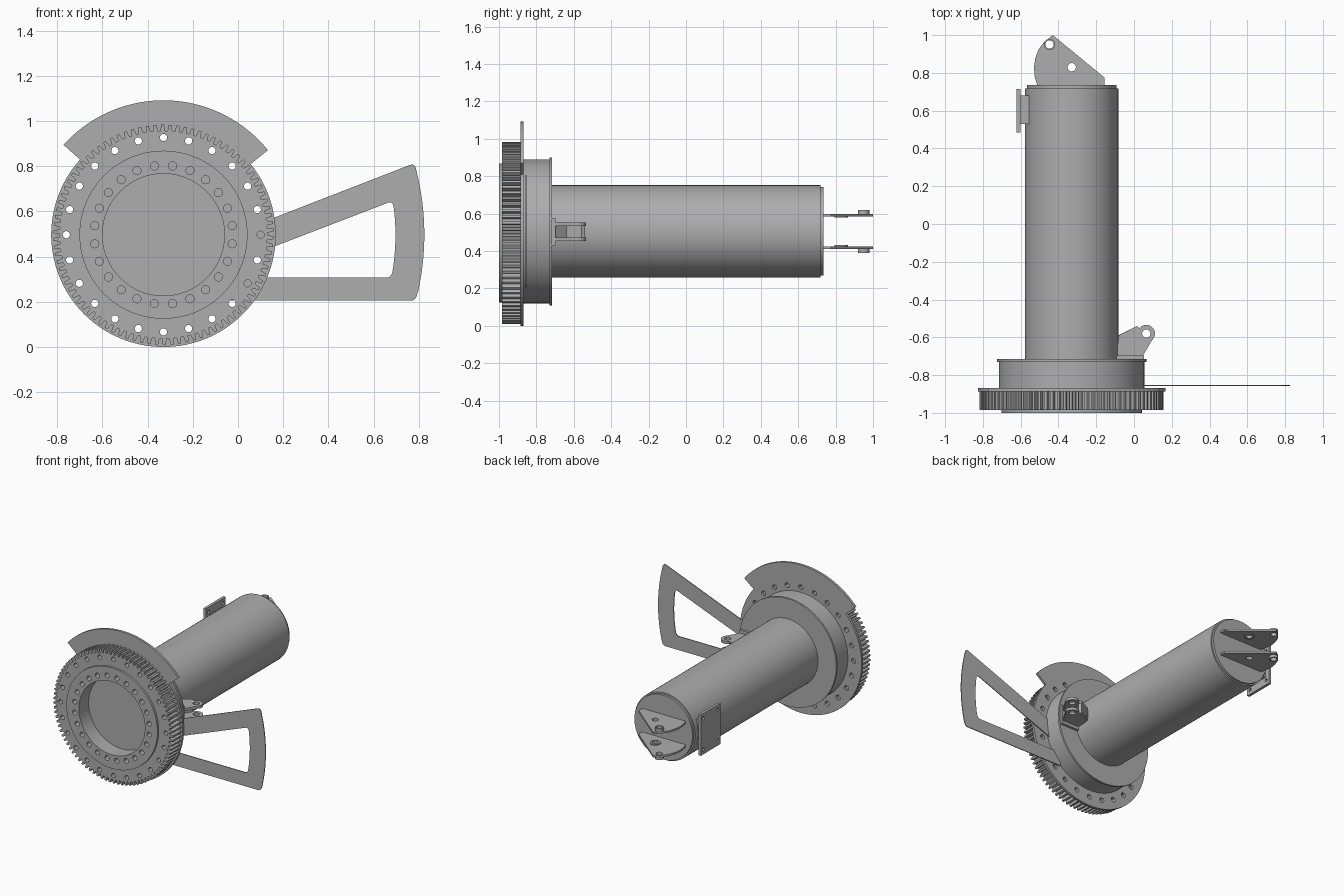
import bpy, bmesh, math
from mathutils import Matrix, Vector

cube = bpy.data.objects.get("Cube")
if cube:
    bpy.data.objects.remove(cube, do_unlink=True)

steel = bpy.data.materials.new("steel_grey")
steel.use_nodes = True
GREY = (0.42, 0.42, 0.42, 1)
steel.diffuse_color = GREY
steel.node_tree.nodes["Principled BSDF"].inputs["Base Color"].default_value = GREY

CX = -0.33          # tube axis
GZ, TZ = 0.497, 0.505   # gear and tube axis heights


def arc(cx, cy, r, a0, a1, n):
    """Points along an arc, angles in degrees."""
    return [(cx + r * math.cos(math.radians(a0 + (a1 - a0) * i / n)),
             cy + r * math.sin(math.radians(a0 + (a1 - a0) * i / n))) for i in range(n + 1)]


def circle(cx, cy, r, n=24):
    return arc(cx, cy, r, 0, 360, n)[:-1]


def hole_ring(r, hole_r, count, offset=0):
    return [circle(*p, hole_r, 16) for p in arc(CX, GZ, r, offset, offset + 360, count)[:-1]]


def fillet(a, corner, b, r, n=5):
    """Rounded corner between the directions to a and b."""
    a, c, b = Vector(a), Vector(corner), Vector(b)
    p, q = c + (a - c).normalized() * r, c + (b - c).normalized() * r
    return [tuple(p * (1 - t) ** 2 + c * 2 * t * (1 - t) + q * t * t)
            for t in (i / n for i in range(n + 1))]


def slab(name, outlines, lo, hi, axis="y"):
    """Flat outline with holes, extruded along y (outline in x, z), z (x, y) or x (y, z)."""
    cu = bpy.data.curves.new(name + "_profile", "CURVE")
    cu.dimensions, cu.fill_mode, cu.extrude = "2D", "BOTH", (hi - lo) / 2
    for pts in outlines:
        sp = cu.splines.new("POLY")
        sp.points.add(len(pts) - 1)
        for point, (u, v) in zip(sp.points, pts):
            point.co = (u, v, 0, 1)
        sp.use_cyclic_u = True
    tmp = bpy.data.objects.new(name + "_profile", cu)
    bpy.context.collection.objects.link(tmp)
    bpy.context.view_layer.update()
    me = bpy.data.meshes.new_from_object(tmp.evaluated_get(bpy.context.evaluated_depsgraph_get()))
    bpy.data.objects.remove(tmp, do_unlink=True)
    mid = (lo + hi) / 2
    if axis == "y":
        m = Matrix.Translation((0, mid, 0)) @ Matrix.Rotation(math.pi / 2, 4, "X")
    elif axis == "x":
        m = Matrix(((0, 0, 1, mid), (1, 0, 0, 0), (0, 1, 0, 0), (0, 0, 0, 1)))
    else:
        m = Matrix.Translation((0, 0, mid))
    bm = bmesh.new()
    bm.from_mesh(me)
    bm.transform(m)
    bmesh.ops.remove_doubles(bm, verts=bm.verts, dist=1e-5)
    bmesh.ops.recalc_face_normals(bm, faces=bm.faces)
    bm.to_mesh(me)
    bm.free()
    me.name = name
    me.materials.clear()
    me.materials.append(steel)
    ob = bpy.data.objects.new(name, me)
    bpy.context.collection.objects.link(ob)
    bpy.ops.object.select_all(action="DESELECT")
    ob.select_set(True)
    bpy.context.view_layer.objects.active = ob
    bpy.ops.object.shade_smooth_by_angle(angle=math.radians(30))
    return ob


def rect(u0, u1, v0, v1):
    return [(u0, v0), (u1, v0), (u1, v1), (u0, v1)]


# Toothed ring
TEETH = 90
tooth = []
for i in range(TEETH):
    for frac, r in ((0.05, 0.460), (0.28, 0.460), (0.42, 0.487), (0.80, 0.487), (0.94, 0.460)):
        tooth += arc(CX, GZ, r, (i + frac) * 360 / TEETH, 0, 1)[:1]
slab("gear_ring", [tooth, circle(CX, GZ, 0.372, 96)] + hole_ring(0.43, 0.016, 24), -0.985, -0.886)

# Bearing ring with bolt holes around the open bore
slab("bearing_ring", [circle(CX, GZ, 0.372, 96), circle(CX, GZ, 0.27, 96)]
     + hole_ring(0.307, 0.018, 24, 7.5), -1.0, -0.886)

# Back plate with the raised guard sector
plate = arc(CX, GZ, 0.497, 138, 399, 90) + arc(CX, GZ, 0.595, 39, 138, 50)
slab("guard_plate", [plate] + hole_ring(0.43, 0.018, 24), -0.886, -0.868)

# Collar, tube and end cap
for name, r, lo, hi in (("collar", 0.385, -0.868, -0.73), ("collar_rim", 0.396, -0.73, -0.716),
                        ("tube", 0.247, -0.716, 0.718), ("end_cap", 0.237, 0.718, 0.735)):
    slab(name, [circle(CX, TZ, r, 96)], lo, hi)

# Thin sector-shaped handle
top_in, top_out = (-0.05, 0.491), (0.782, 0.814)
low_out, low_in = (0.787, 0.205), (-0.06, 0.205)
win_low, win_top = (0.679, 0.307), (0.686, 0.647)
handle = [low_in]
handle += fillet(low_in, low_out, (0.80, 0.27), 0.025)
handle += arc(CX, GZ, 1.155, -12.5, 13.5, 16)
handle += fillet((0.80, 0.74), top_out, top_in, 0.025)
handle += [top_in, (-0.05, 0.364)]
handle += fillet((-0.05, 0.364), win_top, (0.692, 0.58), 0.025)
handle += arc(CX, GZ, 1.027, 6, -8, 8)
handle += fillet((0.69, 0.37), win_low, (-0.06, 0.307), 0.025)
handle += [(-0.06, 0.307)]
slab("sector_handle", [handle], -0.858, -0.852)

# Pair of tail lugs with bosses, mirrored about the tube axis
lug = [(-0.51, 0.73), (-0.525, 0.775), (-0.53, 0.83), (-0.522, 0.88), (-0.505, 0.925),
       (-0.475, 0.965), (-0.43, 1.0), (-0.156, 0.775), (-0.156, 0.73)]
pin, mid_hole = (-0.447, 0.95), (-0.33, 0.83)


def mirrored(name, outlines, lo, hi, centre):
    slab("upper_" + name, outlines, centre + lo, centre + hi, "z")
    slab("lower_" + name, outlines, centre - hi, centre - lo, "z")


mirrored("tail_lug", [lug, circle(*pin, 0.022), circle(*mid_hole, 0.022)], 0.08, 0.094, TZ)
mirrored("pin_boss", [circle(*pin, 0.03), circle(*pin, 0.022)], 0.094, 0.115, TZ)
mirrored("inner_boss", [circle(*mid_hole, 0.037), circle(*mid_hole, 0.022)], 0.073, 0.08, TZ)

# Side mounting pad on the tube
PZ = 0.515
pad_holes = [circle(y, PZ + s * 0.115, 0.012, 12) for y in (0.515, 0.685) for s in (-1, 1)]
slab("mount_pad", [rect(0.485, 0.715, PZ - 0.15, PZ + 0.15)] + pad_holes, -0.622, -0.602, "x")
slab("mount_block", [rect(0.53, 0.68, PZ - 0.09, PZ + 0.09)], -0.602, -0.54, "x")

# Clevis bracket beside the collar
eye = (0.065, -0.58)
ear = [(-0.095, -0.70), (-0.08, -0.59), (0.015, -0.54)]
ear += [(0.03, -0.552)] + arc(*eye, 0.046, 135, -45, 16) + [(0.045, -0.70)]
slab("clevis_base", [rect(-0.1, 0.052, 0.43, 0.576)], -0.716, -0.697)
mirrored("clevis_ear", [ear, circle(*eye, 0.022)], 0.03, 0.05, 0.503)
slab("clevis_web", [[(-0.1, -0.70), (-0.085, -0.59), (0.015, -0.54), (0.025, -0.56),
                     (-0.02, -0.64), (0.03, -0.70)]], 0.473, 0.533, "z")
